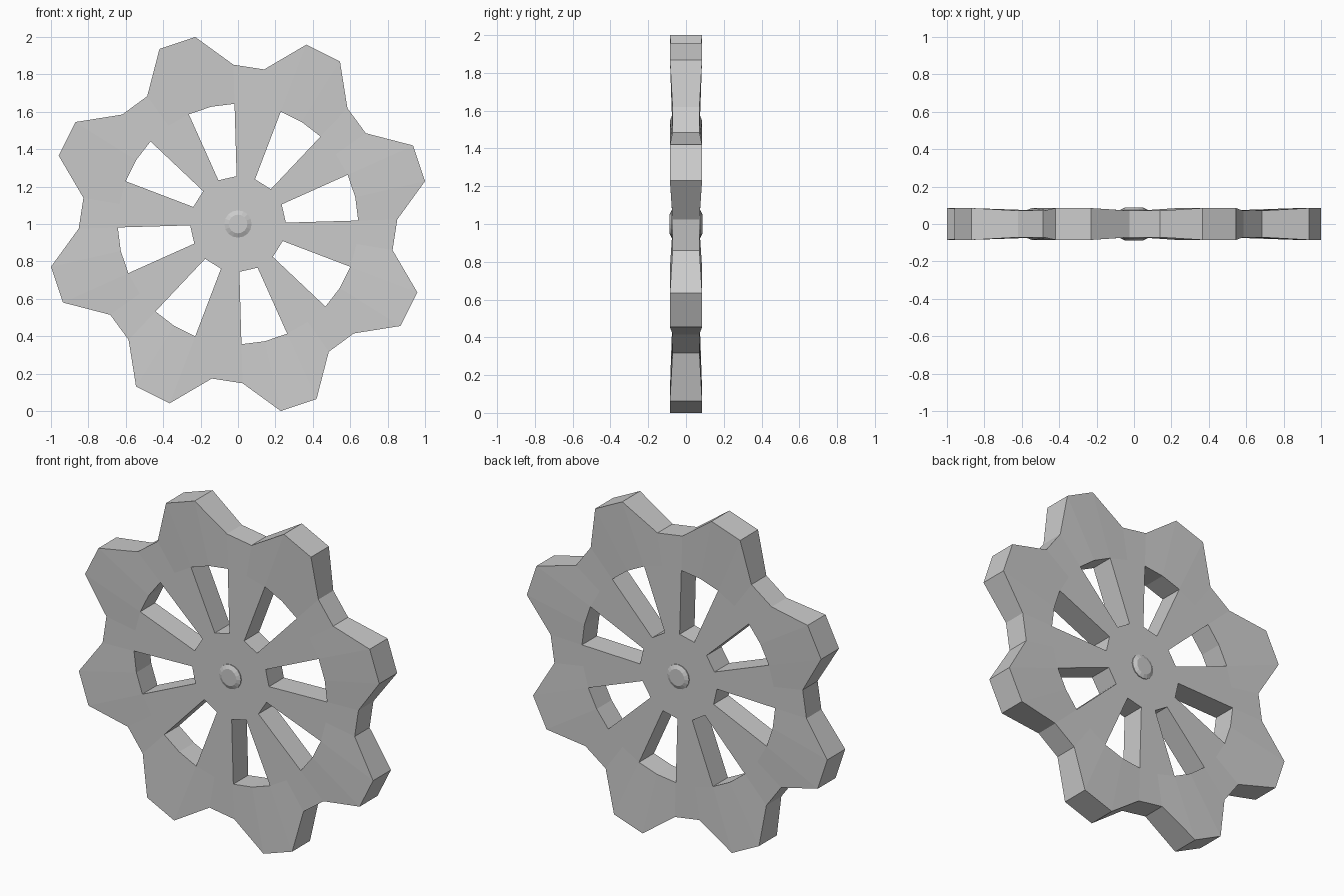
import bpy, bmesh
from math import sin, cos, radians

if "Cube" in bpy.data.objects:
    bpy.data.objects.remove(bpy.data.objects["Cube"])

CZ, N, STEP, PHASE = 1.0, 32, 11.25, 57.9
TIP, LOW, HIGH = 1.026, 0.838, 0.852      # outer rim radii
EDGE, FLAT = 0.085, 0.071                 # half thickness at lobe tips / elsewhere


def finish(bm, name):
    bmesh.ops.recalc_face_normals(bm, faces=bm.faces)
    me = bpy.data.meshes.new(name)
    bm.to_mesh(me)
    bm.free()
    ob = bpy.data.objects.new(name, me)
    bpy.context.collection.objects.link(ob)
    return ob


def polar(r, deg, y):
    a = radians(deg)
    return (r * cos(a), y, CZ + r * sin(a))


# Lobed wheel plate with eight windows
bm = bmesh.new()
outer = [(TIP, EDGE), (TIP, EDGE), (LOW, FLAT), (HIGH, FLAT)]
pair, front = {}, []
for side in (-1, 1):
    rings = [[], [], []]
    for k in range(N):
        ang = PHASE + k * STEP
        # the middle of each window's inner edge lies on a straight chord
        hub_r = 0.256 * (cos(radians(STEP)) if k % 4 == 0 else 1)
        r, h = outer[k % 4]
        for ring, (rad, half) in zip(rings, ((hub_r, FLAT), (0.643, FLAT), (r, h))):
            ring.append(bm.verts.new(polar(rad, ang, side * half)))
    if side < 0:
        front = rings
    else:
        for fr, br in zip(front, rings):
            pair.update(zip(fr, br))
    hub, mid, rim = rings
    bm.faces.new(hub)
    for k in range(N):
        j = (k + 1) % N
        bm.faces.new((mid[k], mid[j], rim[j], rim[k]))
        if k % 4 in (1, 2):               # solid spoke between windows
            bm.faces.new((hub[k], hub[j], mid[j], mid[k]))
# walls around the rim and the windows
for e in [e for e in bm.edges if e.is_boundary and e.verts[0] in pair]:
    a, b = e.verts
    bm.faces.new((a, b, pair[b], pair[a]))
finish(bm, "wheel_plate")

# Bevelled axle caps on both faces
for name, side in (("axle_cap_front", -1), ("axle_cap_back", 1)):
    bm = bmesh.new()
    rings = [[bm.verts.new(polar(r, k * 22.5, side * y)) for k in range(16)]
             for r, y in ((0.073, 0.065), (0.073, 0.076), (0.05, 0.087))]
    for a, b in zip(rings, rings[1:]):
        for k in range(16):
            j = (k + 1) % 16
            bm.faces.new((a[k], a[j], b[j], b[k]))
    bm.faces.new(rings[0])
    bm.faces.new(rings[-1])
    finish(bm, name)
